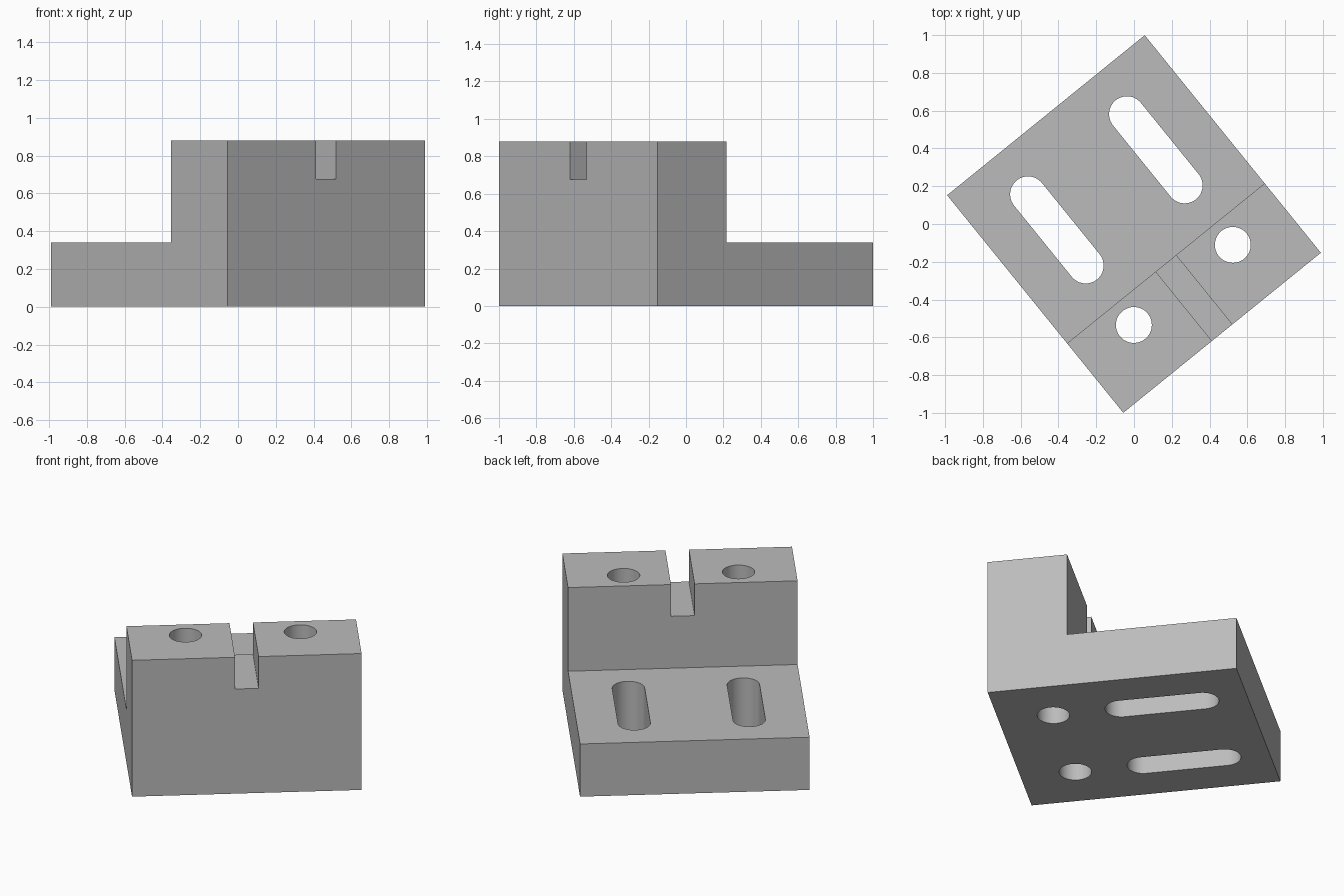
import bpy
import bmesh
import math
from mathutils import Vector, Matrix

if "Cube" in bpy.data.objects:
    bpy.data.objects.remove(bpy.data.objects["Cube"], do_unlink=True)

# Overall sizes, in the block's own axes
HALF_W, HALF_D = 0.673, 0.741
STEP_Y = -0.268
BASE_H, TOP_H = 0.34, 0.88
NOTCH_HALF, NOTCH_Z = 0.069, 0.675
HOLE_X, HOLE_Y, HOLE_R = 0.337, -0.415, 0.095
SLOT_START, SLOT_END = -0.01, 0.475
TURN = math.radians(39)

metal = bpy.data.materials.new("grey_metal")
metal.use_nodes = True
grey = (0.5, 0.5, 0.5, 1)
metal.diffuse_color = grey
metal.node_tree.nodes["Principled BSDF"].inputs["Base Color"].default_value = grey


def extrude_profile(name, points, offset):
    """Solid made by sweeping a closed outline along an offset."""
    bm = bmesh.new()
    face = bm.faces.new([bm.verts.new(p) for p in points])
    swept = bmesh.ops.extrude_face_region(bm, geom=[face])["geom"]
    verts = [g for g in swept if isinstance(g, bmesh.types.BMVert)]
    bmesh.ops.translate(bm, verts=verts, vec=Vector(offset))
    bmesh.ops.recalc_face_normals(bm, faces=bm.faces)
    mesh = bpy.data.meshes.new(name)
    bm.to_mesh(mesh)
    bm.free()
    mesh.materials.append(metal)
    obj = bpy.data.objects.new(name, mesh)
    bpy.context.collection.objects.link(obj)
    return obj


def capsule(x, y0, y1, r, z, n=24):
    """Outline of a round-ended slot; a circle when y0 equals y1."""
    pts = []
    for y, start in ((y1, 0), (y0, math.pi)):
        for i in range(n + 1):
            if y0 == y1 and i == n:
                continue
            a = start + math.pi * i / n
            pts.append((x + r * math.cos(a), y + r * math.sin(a), z))
    return pts


# L-shaped body
side = [(-HALF_D, 0), (HALF_D, 0), (HALF_D, BASE_H),
        (STEP_Y, BASE_H), (STEP_Y, TOP_H), (-HALF_D, TOP_H)]
body = extrude_profile("bracket_body", [(-HALF_W, y, z) for y, z in side],
                       (2 * HALF_W, 0, 0))

# Cutters: notch across the upright, bolt holes and adjustment slots
notch = [(-NOTCH_HALF, NOTCH_Z), (NOTCH_HALF, NOTCH_Z),
         (NOTCH_HALF, 1), (-NOTCH_HALF, 1)]
cutters = [extrude_profile("notch_cutter", [(x, -1, z) for x, z in notch],
                           (0, 0.9, 0))]
for sx, label in ((-1, "right"), (1, "left")):
    for kind, y0, y1 in (("hole", HOLE_Y, HOLE_Y), ("slot", SLOT_START, SLOT_END)):
        cutters.append(extrude_profile(
            f"{label}_{kind}_cutter",
            capsule(sx * HOLE_X, y0, y1, HOLE_R, -0.1), (0, 0, 1.2)))

for cutter in cutters:
    mod = body.modifiers.new(cutter.name, "BOOLEAN")
    mod.operation = "DIFFERENCE"
    mod.solver = "EXACT"
    mod.object = cutter
    cutter.hide_render = True

# Bake the cuts, remove the cutters and turn the block
bpy.context.view_layer.update()
graph = bpy.context.evaluated_depsgraph_get()
result = bpy.data.meshes.new_from_object(body.evaluated_get(graph))
body.modifiers.clear()
body.data = result
for cutter in cutters:
    bpy.data.objects.remove(cutter, do_unlink=True)
body.data.transform(Matrix.Rotation(TURN, 4, "Z"))

# Smooth hole walls with sharp edges elsewhere
bpy.ops.object.select_all(action="DESELECT")
body.select_set(True)
bpy.context.view_layer.objects.active = body
bpy.ops.object.shade_smooth_by_angle(angle=math.radians(30))
